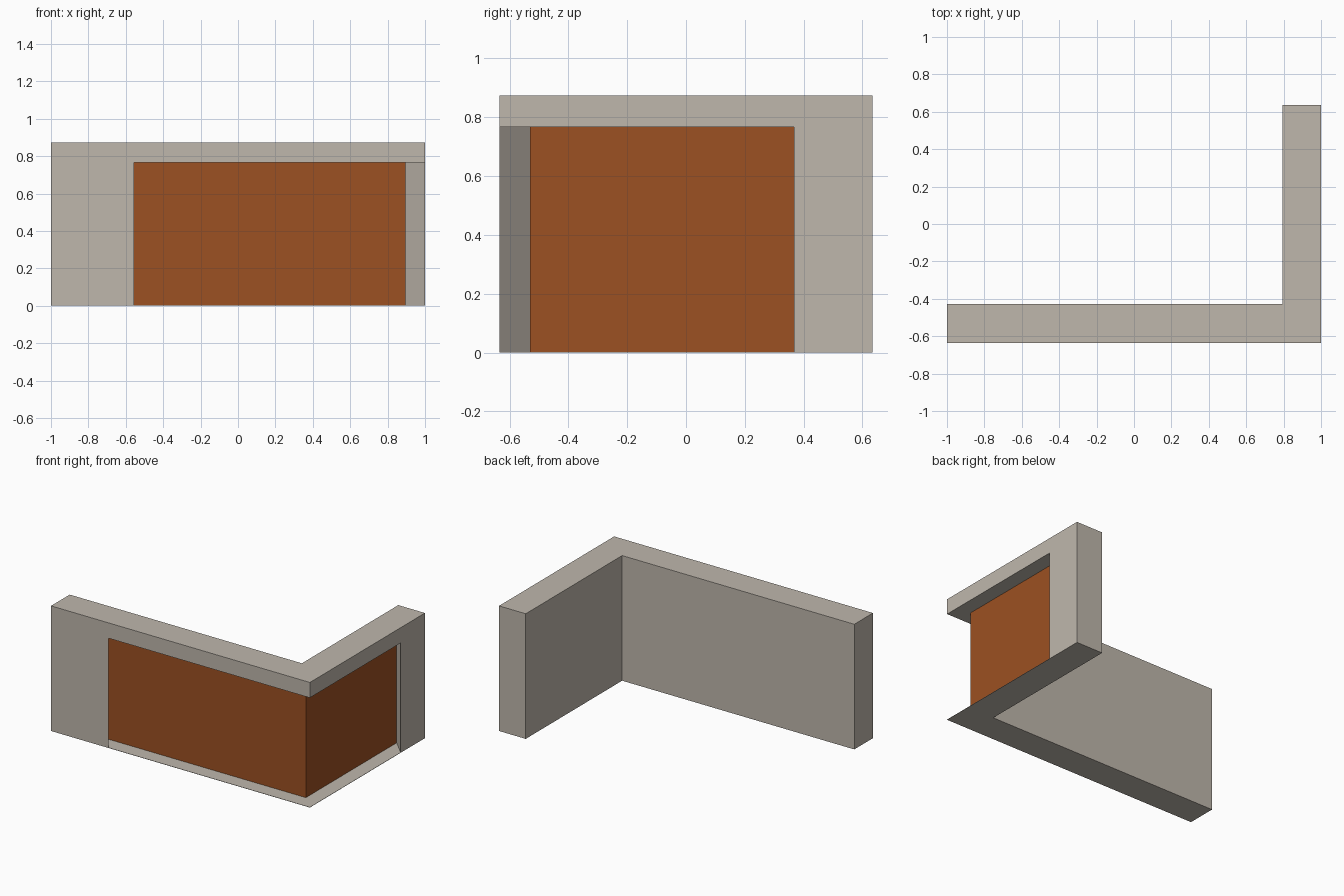
import bpy, bmesh

if "Cube" in bpy.data.objects:
    bpy.data.objects.remove(bpy.data.objects["Cube"])

def material(name, rgb):
    m = bpy.data.materials.new(name)
    m.diffuse_color = (*rgb, 1.0)
    m.use_nodes = True
    m.node_tree.nodes["Principled BSDF"].inputs["Base Color"].default_value = m.diffuse_color
    return m

def prism(name, outline, z0, z1):
    """Extrude a flat outline (x, y points) from z0 up to z1."""
    bm = bmesh.new()
    base = bm.faces.new([bm.verts.new((x, y, z0)) for x, y in outline])
    ext = bmesh.ops.extrude_face_region(bm, geom=[base])
    top = [v for v in ext["geom"] if isinstance(v, bmesh.types.BMVert)]
    bmesh.ops.translate(bm, verts=top, vec=(0, 0, z1 - z0))
    bmesh.ops.recalc_face_normals(bm, faces=bm.faces)
    mesh = bpy.data.meshes.new(name)
    bm.to_mesh(mesh)
    bm.free()
    ob = bpy.data.objects.new(name, mesh)
    bpy.context.collection.objects.link(ob)
    return ob

X, Y, H = 1.0, 0.635, 0.874      # half sizes and height
T, D = 0.206, 0.104              # wall thickness, recess depth
stone = material("warm grey stone", (0.52, 0.475, 0.415))
rust = material("rust orange", (0.335, 0.082, 0.016))

# L-shaped corner wall
wall = prism("corner_wall", [(-X, -Y), (X, -Y), (X, Y), (X - T, Y),
                             (X - T, -Y + T), (-X, -Y + T)], 0, H)
wall.data.materials.append(stone)
wall.data.materials.append(rust)

# Recess wrapping the outer corner, with undercut slanted ends and a thin floor
L, R = -0.555, 0.367
cutter = prism("recess_cutter", [
    (L, -Y - 0.1), (X + 0.1, -Y - 0.1), (X + 0.1, R), (X, R),
    (X - D, R + D), (X - D, -Y + D), (L - D, -Y + D), (L, -Y)], 0.002, 0.767)
cutter.data.materials.append(stone)
cutter.hide_render = True

mod = wall.modifiers.new("recess", "BOOLEAN")
mod.operation = "DIFFERENCE"
mod.solver = "EXACT"
mod.object = cutter
bpy.context.view_layer.objects.active = wall
bpy.ops.object.modifier_apply(modifier=mod.name)
bpy.data.objects.remove(cutter)

# Orange back panels of the recess
for p in wall.data.polygons:
    c, n = p.center, p.normal
    front = n.y < -0.9 and abs(c.y - (-Y + D)) < 0.01
    side = n.x > 0.9 and abs(c.x - (X - D)) < 0.01
    p.material_index = 1 if front or side else 0
    p.use_smooth = False
